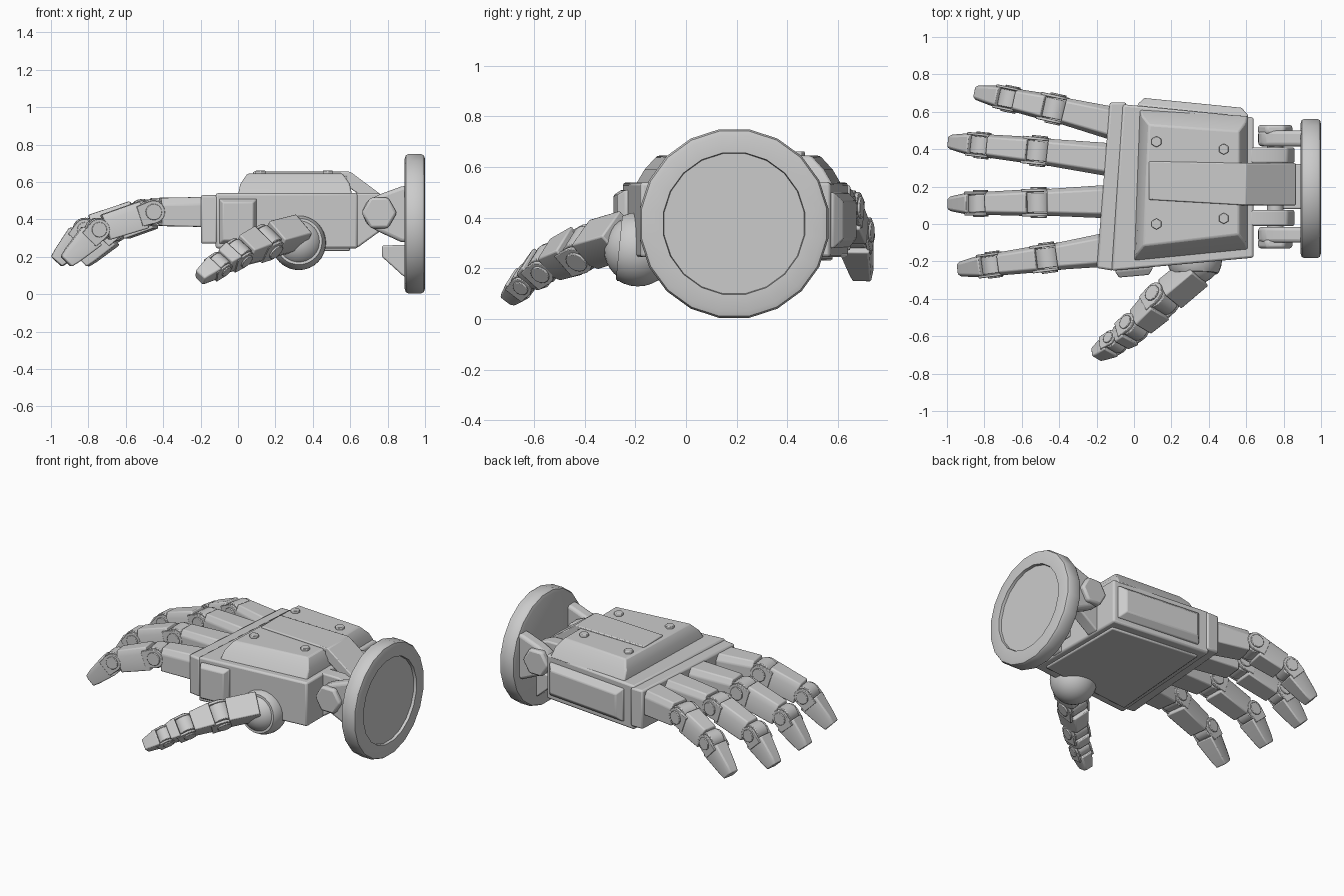
import bpy, bmesh
from math import pi, cos, sin, radians
from mathutils import Vector, Matrix

if "Cube" in bpy.data.objects:
    bpy.data.objects.remove(bpy.data.objects["Cube"])


def finish(name, bm, matrix=None, bevel=0.0, segs=2):
    bmesh.ops.recalc_face_normals(bm, faces=bm.faces)
    me = bpy.data.meshes.new(name)
    bm.to_mesh(me)
    bm.free()
    ob = bpy.data.objects.new(name, me)
    bpy.context.collection.objects.link(ob)
    if matrix:
        ob.matrix_world = matrix
    if bevel:
        m = ob.modifiers.new("Bevel", 'BEVEL')
        m.width, m.segments = bevel, segs
        m.limit_method, m.angle_limit = 'ANGLE', radians(30)
    bpy.ops.object.select_all(action='DESELECT')
    bpy.context.view_layer.objects.active = ob
    ob.select_set(True)
    bpy.ops.object.shade_smooth_by_angle(angle=radians(30))
    return ob


def loft(name, loops, **kw):
    """Skin closed loops of equal length and cap both ends."""
    bm = bmesh.new()
    rings = [[bm.verts.new(p) for p in lp] for lp in loops]
    n = len(rings[0])
    for a, b in zip(rings, rings[1:]):
        for i in range(n):
            bm.faces.new((a[i], a[(i + 1) % n], b[(i + 1) % n], b[i]))
    bm.faces.new(rings[0])
    bm.faces.new(rings[-1])
    return finish(name, bm, **kw)


def slab(name, outline, z0, z1, **kw):
    return loft(name, [[(x, y, z) for x, y in outline] for z in (z0, z1)], **kw)


def side(name, outline, y0, y1, **kw):
    return loft(name, [[(x, y, z) for x, z in outline] for y in (y0, y1)], **kw)


def inset(quad, dx, dy):
    """Pull a quad's corners towards its centre."""
    cx, cy = sum(p[0] for p in quad) / 4, sum(p[1] for p in quad) / 4
    return [(x - dx * (1 if x > cx else -1), y - dy * (1 if y > cy else -1)) for x, y in quad]


def circle(r, n, cx=0, cz=0, start=0.0):
    return [(cx + r * cos(start + 2 * pi * i / n), cz + r * sin(start + 2 * pi * i / n)) for i in range(n)]


# Palm block, knuckle bar and underside pad
palm = [(-0.12, -0.25), (0.64, -0.18), (0.64, 0.57), (-0.06, 0.64)]
slab("palm_block", palm, 0.245, 0.54, bevel=0.012)
slab("knuckle_bar", [(-0.2, -0.235), (-0.11, -0.25), (-0.08, 0.2), (-0.04, 0.65), (-0.13, 0.65), (-0.165, 0.2)],
     0.27, 0.53, bevel=0.012)
slab("palm_pad", inset(palm, 0.04, 0.06), 0.232, 0.26, bevel=0.008)

# Raised back plate with chamfered rim and bolts
plate = [(0.0, -0.2), (0.61, -0.14), (0.61, 0.58), (0.03, 0.615)]
loft("back_plate", [[(x, y, z) for x, y in inset(plate, dx, dy)]
                    for dx, dy, z in ((0, 0, 0.53), (0.012, 0.035, 0.59), (0.05, 0.085, 0.645))], bevel=0.008)
for i, (x, y) in enumerate([(0.12, 0.44), (0.48, 0.40), (0.12, 0.0), (0.48, 0.03)]):
    slab(f"plate_bolt_{i}", circle(0.03, 6, x, y, pi / 6), 0.63, 0.662, bevel=0.004)

# Central strap folding down over the wrist
strap = [(0.08, 0.63), (0.08, 0.655), (0.6, 0.655), (0.755, 0.54), (0.865, 0.46),
         (0.865, 0.38), (0.75, 0.46), (0.58, 0.58), (0.58, 0.63)]
loft("back_strap", [[(x, (0.10 if x > .5 else 0.13) if s < 0 else (0.325 if x > .5 else 0.335), z)
                     for x, z in strap] for s in (-1, 1)], bevel=0.006)


# Side panels: long outer one, short thumb-side one
def side_panel(name, x0, x1, z0, z1, y_at, depth, d):
    loops = [[(x, y_at(x) + k, z) for x, z in
              ((x0 + e, z0 + e), (x1 - e, z0 + e), (x1 - e, z1 - e), (x0 + e, z1 - e))]
             for e, k in ((0, -depth * 0.5), (0, depth * 0.2), (d, depth))]
    loft(name, loops, bevel=0.006)


side_panel("outer_side_panel", 0.02, 0.61, 0.28, 0.5, lambda x: 0.634 - 0.1 * x, 0.045, 0.035)
side_panel("inner_side_panel", -0.1, 0.1, 0.27, 0.51, lambda x: -0.239 + 0.09 * x, -0.04, 0.02)

# Thumb ball with an outer half shell
for name, r, cut in (("thumb_ball", 0.134, False), ("thumb_ball_shell", 0.146, True)):
    bm = bmesh.new()
    bmesh.ops.create_uvsphere(bm, u_segments=28, v_segments=16, radius=r)
    if cut:
        res = bmesh.ops.bisect_plane(bm, geom=bm.verts[:] + bm.edges[:] + bm.faces[:],
                                     plane_co=(0, -0.075, 0), plane_no=(0, -1, 0.1), clear_outer=True)
        bmesh.ops.holes_fill(bm, edges=[g for g in res['geom_cut'] if isinstance(g, bmesh.types.BMEdge)])
    finish(name, bm, Matrix.Translation((0.325, -0.19, 0.275)))


# Jointed digits: tapered links, barrels, cheeks and pins
def chain(name, pts, axis, widths, heights):
    pts = [Vector(p) for p in pts]
    last = len(pts) - 2
    for i, (a, b) in enumerate(zip(pts, pts[1:])):
        X = (b - a).normalized()
        Y = (axis - X * axis.dot(X)).normalized()
        Z = X.cross(Y)
        M = Matrix((X, Y, Z)).transposed().to_4x4()
        M.translation = a
        L = (b - a).length
        w0, w1 = widths[i] / 2, widths[i + 1] / 2
        h0, h1 = heights[i] / 2, heights[i + 1] / 2
        s = 0.0 if i == 0 else h0 * 0.65
        e = L if i == last else L - h1 * 0.6

        def ring(x, w, h):
            c = w * 0.72
            return [(x, -w, -h), (x, w, -h), (x, w, h * 0.5), (x, c, h), (x, -c, h), (x, -w, h * 0.5)]
        rings = [ring(s, w0 * 0.95, h0), ring(e, w1 * 0.95, h1)]
        if i == last:
            rings.insert(1, ring(L * 0.8, w0 * 0.3 + w1 * 0.62, h0 * 0.35 + h1 * 0.65))
        loft(f"{name}_link_{i}", rings, matrix=M, bevel=0.007)
        if i == 0:
            continue
        side(f"{name}_barrel_{i}", circle(h0 * 0.92, 20), -w0 * 0.72, w0 * 0.72, matrix=M, bevel=0.004)
        r = h0 * 0.82
        tab = [(r * cos(t), r * sin(t)) for t in [pi / 2 + pi * k / 8 for k in range(9)]]
        tab += [(s + 0.03, -r * 0.9), (s + 0.03, r * 0.9)]
        for k in (-1, 1):
            side(f"{name}_cheek_{i}_{k}", tab, k * w0 * 0.76, k * w0 * 0.98, matrix=M, bevel=0.003)
            side(f"{name}_pin_{i}_{k}", circle(h0 * 0.58, 16), k * w0 * 0.8, k * w0 * 1.1, matrix=M, bevel=0.003)


fingers = {
    "index_finger": [(-0.15, -0.138), (-0.46, -0.18), (-0.75, -0.217), (-0.92, -0.24)],
    "middle_finger": [(-0.12, 0.12), (-0.51, 0.115), (-0.82, 0.11), (-0.97, 0.108)],
    "ring_finger": [(-0.1, 0.34), (-0.51, 0.39), (-0.81, 0.42), (-0.97, 0.437)],
    "little_finger": [(-0.08, 0.53), (-0.42, 0.615), (-0.66, 0.667), (-0.83, 0.7)],
}
for name, xy in fingers.items():
    d = Vector(xy[-1]) - Vector(xy[0])
    chain(name, [(x, y, z) for (x, y), z in zip(xy, (0.44, 0.44, 0.345, 0.175))],
          Vector((-d.y, d.x, 0)), (0.19, 0.15, 0.13, 0.08), (0.162, 0.15, 0.14, 0.078))
chain("thumb", [(0.33, -0.25, 0.325), (0.15, -0.4, 0.278), (0.0, -0.55, 0.218), (-0.1, -0.63, 0.158), (-0.205, -0.695, 0.087)],
      Vector((-0.55, 0.4, 0.6)), (0.16, 0.16, 0.135, 0.115, 0.075), (0.15, 0.155, 0.135, 0.11, 0.065))

# Wrist hinges, mirrored about the middle of the wrist
MID = 0.2
palm_lug = [(0.62, 0.54), (0.75, 0.54), (0.82, 0.51), (0.86, 0.44), (0.82, 0.36), (0.75, 0.33), (0.64, 0.25), (0.62, 0.25)]
disc_lug = [(0.92, 0.585), (0.87, 0.575), (0.76, 0.535), (0.69, 0.5), (0.66, 0.44), (0.69, 0.37), (0.75, 0.335), (0.87, 0.28), (0.92, 0.275)]
for k, n in ((1, "outer"), (-1, "inner")):
    side(f"{n}_palm_lug", palm_lug, MID + k * 0.125, MID + k * 0.21, bevel=0.02, segs=3)
    side(f"{n}_disc_lug", disc_lug, MID + k * 0.215, MID + k * 0.3, bevel=0.02, segs=3)
    side(f"{n}_hinge_bolt", circle(0.095, 6, 0.755, 0.435), MID + k * 0.28, MID + k * 0.33, bevel=0.014)
side("hinge_axle", circle(0.045, 16, 0.755, 0.435), MID - 0.29, MID + 0.29)
side("wrist_lower_wedge", [(0.77, 0.26), (0.92, 0.265), (0.92, 0.08), (0.88, 0.1), (0.77, 0.2)], 0.08, 0.32, bevel=0.008)

# Wrist disc with rounded rims and a shallow recessed face
loft("wrist_disc", [[(x, 0.19 + a, 0.377 + b) for a, b in circle(r, 20, start=pi / 20)]
                    for x, r in ((0.89, 0.35), (0.897, 0.37), (0.91, 0.377), (0.98, 0.377), (0.994, 0.37),
                                 (1.0, 0.35), (1.0, 0.283), (0.982, 0.28))])
